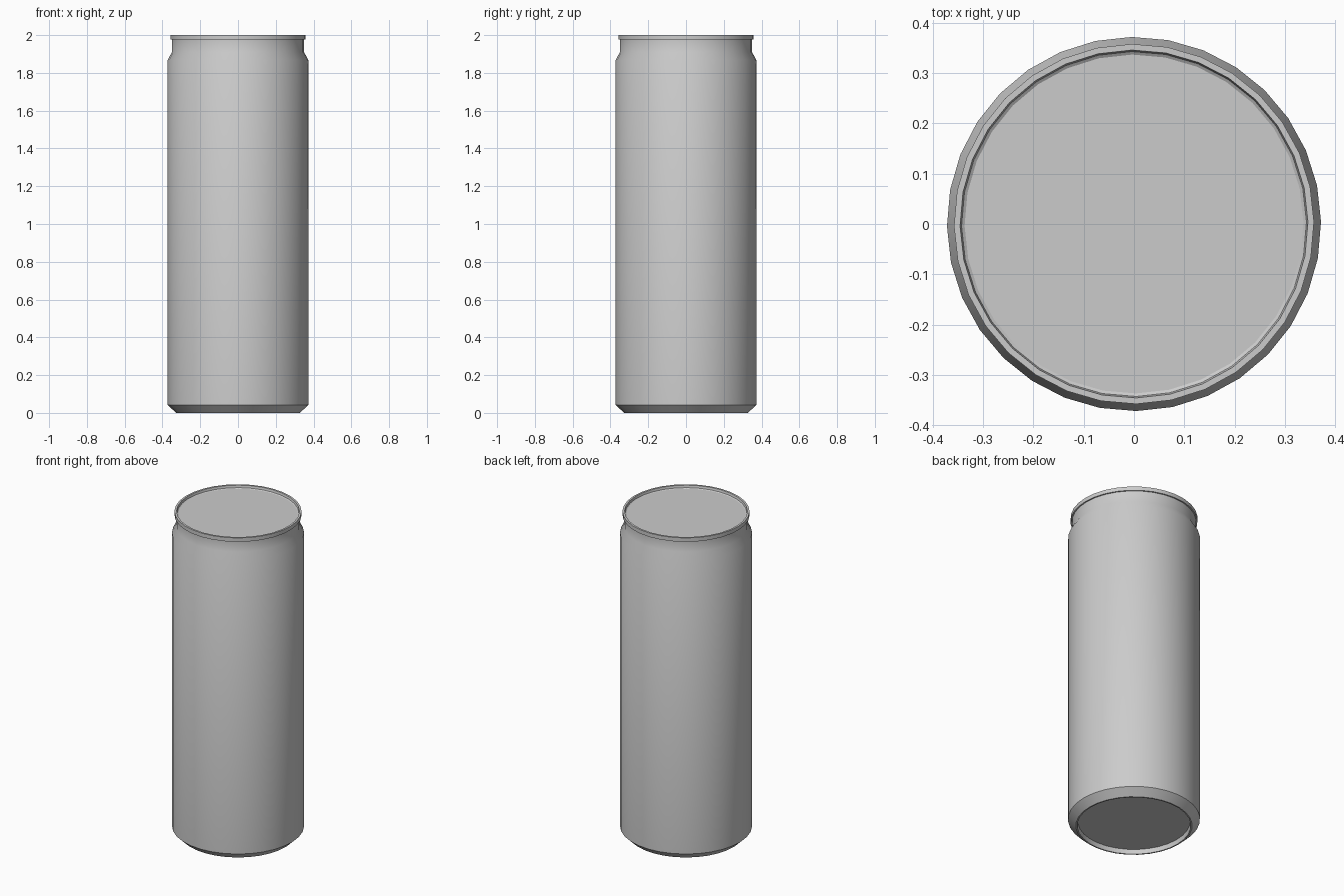
import bpy, bmesh, math

cube = bpy.data.objects.get("Cube")
if cube:
    bpy.data.objects.remove(cube, do_unlink=True)

SIDES = 32
TURN = math.radians(0.7)

metal = bpy.data.materials.new("grey metal")
metal.use_nodes = True
colour = (0.6, 0.6, 0.6, 1)
metal.diffuse_color = colour
metal.node_tree.nodes["Principled BSDF"].inputs["Base Color"].default_value = colour


def lathe(name, profile, cap_first=False, cap_last=False):
    """Turn a (radius, height) profile about z; profiles run so faces point outward."""
    bm = bmesh.new()
    rings = []
    for r, z in profile:
        angles = [TURN + 2 * math.pi * i / SIDES for i in range(SIDES)]
        rings.append([bm.verts.new((r * math.cos(a), r * math.sin(a), z)) for a in angles])
    for low, high in zip(rings, rings[1:]):
        for i in range(SIDES):
            j = (i + 1) % SIDES
            bm.faces.new((low[i], low[j], high[j], high[i]))
    if cap_first:
        bm.faces.new(rings[0][::-1])
    if cap_last:
        bm.faces.new(rings[-1])
    mesh = bpy.data.meshes.new(name)
    bm.to_mesh(mesh)
    bm.free()
    mesh.materials.append(metal)
    obj = bpy.data.objects.new(name, mesh)
    bpy.context.collection.objects.link(obj)
    bpy.ops.object.select_all(action='DESELECT')
    obj.select_set(True)
    bpy.context.view_layer.objects.active = obj
    bpy.ops.object.shade_smooth_by_angle(angle=math.radians(30))
    return obj


# Body: recessed base, standing ring, chamfer, straight wall, shoulder and neck
lathe("can_body", [
    (0.316, 0.028), (0.320, 0.0), (0.328, 0.0), (0.372, 0.042),
    (0.372, 1.868), (0.350, 1.910), (0.350, 1.976),
], cap_first=True)

# Lid: raised rim around a shallow recessed disc
lathe("can_lid", [
    (0.348, 1.976), (0.358, 1.976), (0.358, 2.0), (0.346, 2.0),
    (0.343, 1.986), (0.337, 1.982),
], cap_last=True)
